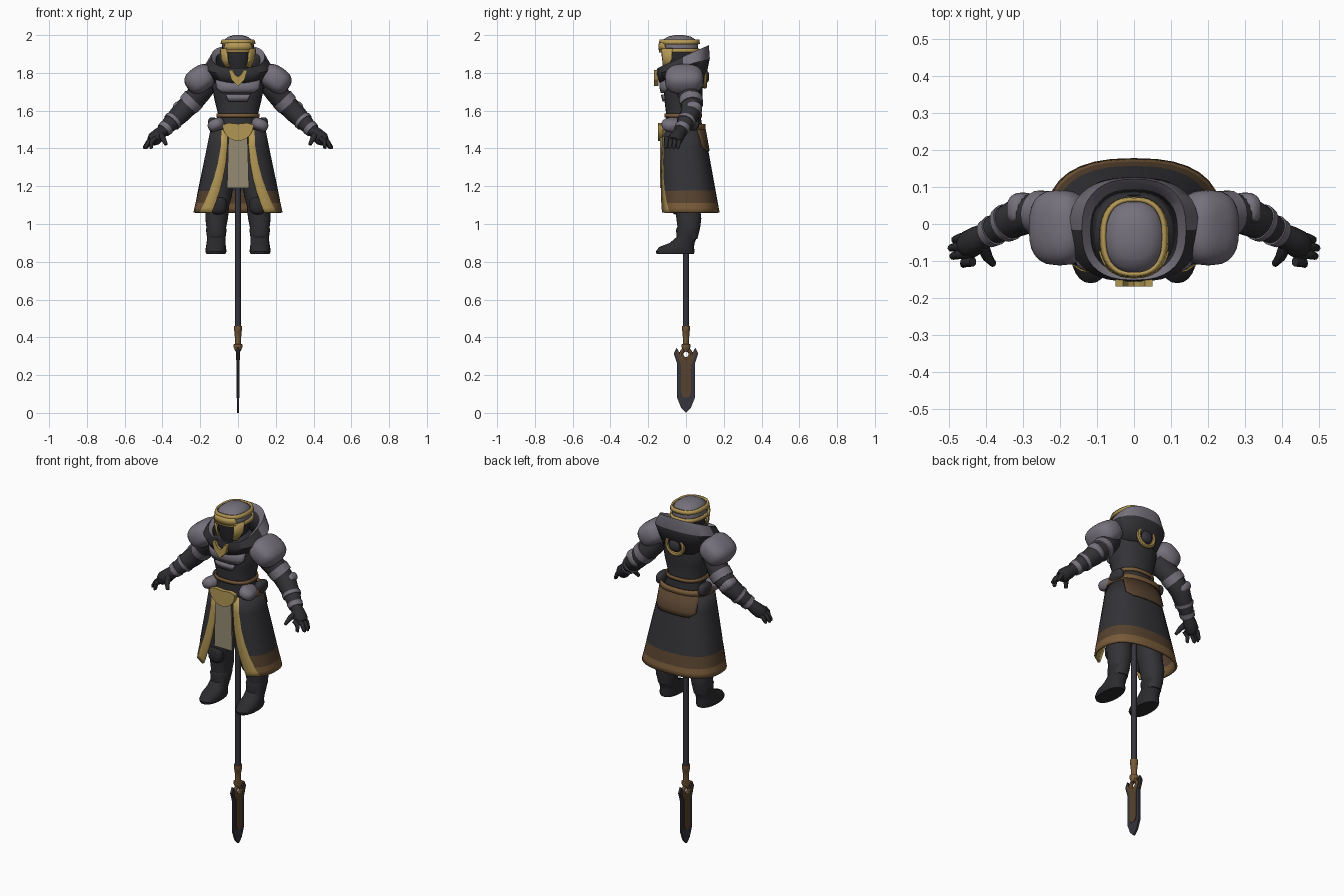
import bpy, bmesh
from math import sin, cos, pi, asin, copysign, radians
from mathutils import Vector, Euler

cube = bpy.data.objects.get("Cube")
if cube:
    bpy.data.objects.remove(cube, do_unlink=True)


def material(name, *rgb):
    m = bpy.data.materials.new(name)
    m.use_nodes = True
    m.diffuse_color = (*rgb, 1)
    m.node_tree.nodes["Principled BSDF"].inputs["Base Color"].default_value = (*rgb, 1)
    return m


STEEL = material("grey violet armour", .18, .165, .20)
DARK = material("charcoal cloth", .033, .032, .037)
GLOVE = material("black leather", .024, .024, .027)
GOLD = material("gold trim", .45, .31, .09)
TAN = material("tan cloth", .30, .26, .17)
BROWN = material("bronze", .19, .105, .042)
UMBER = material("dark brown", .095, .055, .028)
IRON = material("dark iron", .035, .035, .045)


def finish(bm, name, mats, mirror=False, thick=0, angle=40):
    me = bpy.data.meshes.new(name)
    bm.to_mesh(me)
    bm.free()
    ob = bpy.data.objects.new(name, me)
    bpy.context.collection.objects.link(ob)
    for m in mats if isinstance(mats, list) else [mats]:
        me.materials.append(m)
    bpy.ops.object.select_all(action='DESELECT')
    ob.select_set(True)
    bpy.context.view_layer.objects.active = ob
    bpy.ops.object.shade_smooth_by_angle(angle=radians(angle))
    if thick:
        s = ob.modifiers.new("Thickness", 'SOLIDIFY')
        s.thickness, s.offset = thick, 0
    if mirror:
        ob.modifiers.new("Mirror", 'MIRROR')
    return ob


def power(v, e):
    return copysign(abs(v) ** e, v)


def span(a, b, n=12):
    return [a + (b - a) * i / n for i in range(n + 1)]


def skin(bm, rings, rule=None, closed=True):
    n = len(rings[0])
    for j in range(len(rings) - 1):
        for i in range(n if closed else n - 1):
            k = (i + 1) % n
            f = bm.faces.new((rings[j][i], rings[j][k], rings[j + 1][k], rings[j + 1][i]))
            if rule:
                f.material_index = rule(f.calc_center_median(), j, i)


def shell(name, rows, mats, thick=.01, rule=None, mirror=False):
    """Wrapped sheet; each row is z, y centre, x radius, y radius, angles from the front, tilt."""
    bm = bmesh.new()
    rings = []
    for z, cy, rx, ry, angles, *tilt in rows:
        ring = []
        for a in angles:
            y = cy - ry * power(cos(a), .8)
            ring.append(bm.verts.new((rx * power(sin(a), .8), y, z + (tilt[0] * y if tilt else 0))))
        rings.append(ring)
    skin(bm, rings, rule, closed=False)
    bmesh.ops.remove_doubles(bm, verts=bm.verts, dist=.0004)
    return finish(bm, name, mats, mirror, thick)


def loft(name, rows, mats, n=24, e=.9, mirror=False, rule=None):
    """Capped body; each row is x centre, y centre, z, x radius, y radius."""
    bm = bmesh.new()
    rings = [[bm.verts.new((cx + rx * power(cos(a), e), cy + ry * power(sin(a), e), z))
              for a in span(0, 2 * pi, n)[:-1]] for cx, cy, z, rx, ry in rows]
    skin(bm, rings, rule)
    bm.faces.new(rings[0][::-1])
    bm.faces.new(rings[-1]).material_index = rule(Vector(rows[-1][:3]), 0, 0) if rule else 0
    return finish(bm, name, mats, mirror)


def tube(name, pts, mat, n=14, mirror=True):
    """Limb swept through x, y, z, radius points."""
    bm = bmesh.new()
    co = [Vector(p[:3]) for p in pts]
    rings = []
    for i, p in enumerate(pts):
        q = (co[min(i + 1, len(co) - 1)] - co[max(i - 1, 0)]).to_track_quat('Z', 'Y')
        rings.append([bm.verts.new(co[i] + q @ Vector((p[3] * cos(a), p[3] * sin(a), 0)))
                      for a in span(0, 2 * pi, n)[:-1]])
    skin(bm, rings)
    bm.faces.new(rings[0][::-1])
    bm.faces.new(rings[-1])
    return finish(bm, name, mat, mirror, angle=60)


def ball(name, at, radii, mat, tilt=(0, 0, 0), e=.8, mirror=False):
    bm = bmesh.new()
    bmesh.ops.create_uvsphere(bm, u_segments=24, v_segments=14, radius=1)
    rot = Euler([radians(t) for t in tilt]).to_matrix()
    for v in bm.verts:
        v.co = rot @ Vector([power(c, e) * r for c, r in zip(v.co, radii)]) + Vector(at)
    return finish(bm, name, mat, mirror)


def plate(name, half, mat, at, thick, side=False):
    """Flat symmetric plate from a half outline of (width, z)."""
    bm = bmesh.new()
    outline = half + [(-u, z) for u, z in half[::-1] if u > 0]
    axis = Vector((1, 0, 0)) if side else Vector((0, 1, 0))
    across = Vector((0, 1, 0)) if side else Vector((1, 0, 0))
    base = axis * (at - thick / 2)
    f = bm.faces.new([bm.verts.new(base + across * u + Vector((0, 0, z))) for u, z in outline])
    ext = bmesh.ops.extrude_face_region(bm, geom=[f])["geom"]
    bmesh.ops.translate(bm, verts=[g for g in ext if isinstance(g, bmesh.types.BMVert)], vec=axis * thick)
    bmesh.ops.recalc_face_normals(bm, faces=bm.faces)
    return finish(bm, name, mat, angle=25)


def ring(name, at, big, small, axis, mat, n=24, m=8):
    bm = bmesh.new()
    rings = []
    for a in span(0, 2 * pi, n):
        rings.append([bm.verts.new(Vector(at) + Vector(
            ((big + small * cos(b)) * cos(a), small * sin(b), (big + small * cos(b)) * sin(a))
            if axis == 'y' else
            (small * sin(b), (big + small * cos(b)) * cos(a), (big + small * cos(b)) * sin(a))))
            for b in span(0, 2 * pi, m)[:-1]])
    skin(bm, rings)
    bmesh.ops.remove_doubles(bm, verts=bm.verts, dist=.0001)
    bmesh.ops.recalc_face_normals(bm, faces=bm.faces)
    return finish(bm, name, mat)


FULL = span(-pi, pi, 36)

# Torso and chest armour
loft("torso", [(0, -.01, 1.40, .12, .09), (0, -.01, 1.50, .125, .10), (0, -.015, 1.58, .105, .09),
               (0, -.015, 1.66, .125, .10), (0, -.015, 1.74, .14, .105), (0, -.015, 1.80, .12, .10),
               (0, -.02, 1.84, .07, .07)], DARK)
shell("chest_plate", [(1.695, -.015, .135, .112, span(-.55, .55)), (1.72, -.015, .14, .118, span(-.85, .85)),
                      (1.765, -.015, .14, .118, span(-.9, .9))], STEEL, .014)
shell("rib_plate", [(1.65, -.015, .125, .104, span(-.3, .3)),
                    (1.685, -.015, .132, .112, span(-.42, .42))], STEEL, .012)
shell("waist_strap", [(1.565, -.015, .11, .096, FULL), (1.585, -.015, .11, .096, FULL)], BROWN, .008)
ring("back_ring", (0, .10, 1.78), .052, .012, 'y', GOLD)
ball("back_boss", (0, .095, 1.78), (.036, .028, .036), IRON)

# Collar
shell("collar", [(1.74, -.02, .12, .115, FULL), (1.84, -.015, .172, .138, FULL, .3),
                 (1.89, -.015, .14, .135, FULL, .45), (1.875, -.02, .12, .116, FULL, .45),
                 (1.78, -.02, .10, .10, FULL, .2)], [DARK, STEEL], .006,
      lambda c, j, i: int(j == 2 or (j == 1 and c.y > 0)))
plate("throat_chevron", [(0, 1.73), (.035, 1.765), (.05, 1.815), (.03, 1.815), (.015, 1.79), (0, 1.78)],
      GOLD, -.157, .024)

# Helmet
loft("helmet", [(0, -.035, 1.80, .06, .075), (0, -.035, 1.86, .075, .09), (0, -.035, 1.915, .083, .097),
                (0, -.035, 1.95, .085, .10), (0, -.035, 1.975, .074, .088), (0, -.035, 1.992, .05, .06),
                (0, -.035, 2.0, .02, .025)], [GLOVE, STEEL], rule=lambda c, j, i: int(c.z > 1.925))
for name, low, high in (("upper_helmet_band", 1.953, 1.976), ("lower_helmet_band", 1.908, 1.928)):
    shell(name, [(low, -.035, .089, .104, FULL), (high, -.035, .08 if low > 1.93 else .089, .1, FULL)], GOLD)
shell("brow", [(1.92, -.035, .091, .106, span(-.95, .95)), (1.96, -.035, .088, .103, span(-.7, .7))], GOLD, .012)
shell("cheek_guards", [(1.83, -.035, .08, .094, span(.5, .85)), (1.87, -.035, .087, .10, span(.6, 1.25)),
                       (1.93, -.035, .092, .106, span(.6, 1.3))], GOLD, .012, mirror=True)

# Shoulders and arms
ball("pauldrons", (.2, -.01, 1.767), (.083, .102, .068), STEEL, (0, 35, 0), .75, True)
tube("arms", [(.16, 0, 1.745, .055), (.20, .01, 1.70, .06), (.24, .03, 1.65, .058), (.30, .025, 1.59, .054),
              (.35, 0, 1.54, .046), (.40, -.03, 1.49, .032)], DARK, 18)
tube("upper_arm_bands", [(.232, .026, 1.662, .063), (.262, .03, 1.63, .061)], STEEL, 18)
ball("elbow_pads", (.30, .04, 1.605), (.03, .045, .05), STEEL, (0, 45, 0), mirror=True)
tube("forearm_bands", [(.34, .005, 1.55, .052), (.352, -.002, 1.538, .05)], STEEL, 18)
tube("wrist_bands", [(.378, -.017, 1.512, .043), (.395, -.027, 1.495, .039)], STEEL, 18)

# Hands
tube("palms", [(.39, -.024, 1.50, .03), (.42, -.04, 1.472, .036), (.445, -.055, 1.45, .038),
               (.46, -.062, 1.437, .028)], GLOVE)
for i, finger in enumerate(("little", "ring", "middle", "index")):
    y, reach = -.035 - .022 * i, (.49, .50, .495, .465)[i]
    tube(finger + "_fingers", [(.435, y, 1.455, .014), ((.45 + reach) / 2, y - .003, 1.435, .013),
                               (reach - .005, y - .008, 1.405, .010), (reach, y - .008, 1.398, .004)], GLOVE, 8)
tube("thumbs", [(.41, -.055, 1.475, .018), (.395, -.09, 1.45, .014), (.38, -.108, 1.42, .009)], GLOVE, 8)


# Open-fronted coat skirt
def skirt_size(z, grow=0):
    t = (1.5 - z) / .44
    return z, -.015 + .03 * t, .14 + .09 * t + grow, .107 + .05 * t + grow


def skirt_row(z):
    size = skirt_size(z)
    t = max(0, (1.45 - z) / .39)
    inner = .055 + .085 * t * t
    a, b = (asin(min(.95, x / size[2]) ** 1.25) for x in (inner, inner + .03 + .03 * t))
    return (*size, [a] + span(b, 2 * pi - b, 22) + [2 * pi - a])


def skirt_colour(c, j, i):
    if i in (0, 23):
        return 1
    return (2, 2, 3, 0, 0, 0, 0, 0)[j]


shell("coat_skirt", [skirt_row(z) for z in (1.06, 1.085, 1.11, 1.175, 1.24, 1.32, 1.41, 1.5)],
      [DARK, GOLD, BROWN, UMBER], .012, skirt_colour)
shell("back_flap", [(*skirt_size(z, .009), span(pi - w, pi + w)) for z, w in
                    ((1.385, .5), (1.41, .8), (1.5, .95))], UMBER, .008)
shell("belt", [(z, -.015, .145, .113, span(.7, 2 * pi - .7, 24)) for z in (1.495, 1.53)], BROWN, .012)

# Front cloth, buckle and hip plates
plate("front_cloth", [(0, 1.19), (.058, 1.19), (.05, 1.48), (0, 1.48)], TAN, -.132, .01)
plate("buckle", [(.082 * sin(a), 1.525 - .085 * cos(a)) for a in span(0, pi / 2, 8)] + [(.05, 1.535), (0, 1.53)],
      GOLD, -.135, .024)
ball("hip_plates", (.112, -.065, 1.525), (.046, .065, .034), STEEL, (0, 25, 15), mirror=True)
ball("hip_pouches", (.135, .02, 1.53), (.025, .05, .035), DARK, mirror=True)

# Legs and boots
loft("legs", [(.115, .01, .92, .045, .05), (.115, .015, .98, .052, .06), (.113, .015, 1.03, .06, .066),
              (.108, .005, 1.10, .062, .068), (.10, 0, 1.15, .068, .074), (.075, -.01, 1.38, .068, .075)],
     DARK, mirror=True)
loft("boots", [(.117, -.057, .84, .05, .098), (.117, -.057, .855, .056, .103), (.117, -.05, .878, .053, .092),
               (.116, -.02, .90, .05, .066), (.115, .003, .93, .049, .054), (.115, .01, .97, .055, .062),
               (.115, .01, .985, .05, .056)], GLOVE, mirror=True)
ball("knee_guards", (.105, -.05, 1.10), (.045, .032, .05), GLOVE, mirror=True)

# Spear, point down
loft("spear_shaft", [(0, 0, .45, .015, .015), (0, 0, 1.42, .015, .015)], IRON, 16, 1)
loft("spear_socket", [(0, 0, z, r, r) for z, r in
                      ((.325, .013), (.34, .02), (.35, .024), (.362, .024), (.365, .016), (.43, .018),
                       (.435, .022), (.46, .022))], BROWN, 16, 1)
plate("spear_blade", [(0, 0), (.025, .025), (.047, .08), (.047, .26), (.065, .315), (.05, .345), (.035, .32),
                      (.028, .285), (0, .275)], IRON, 0, .012, True)
plate("blade_inlay", [(0, .08), (.018, .085), (.026, .11), (.026, .25), (.05, .312), (.045, .332), (.031, .305),
                      (.022, .285), (0, .28)], UMBER, 0, .018, True)
ring("blade_ring", (0, 0, .31), .025, .011, 'x', BROWN)
